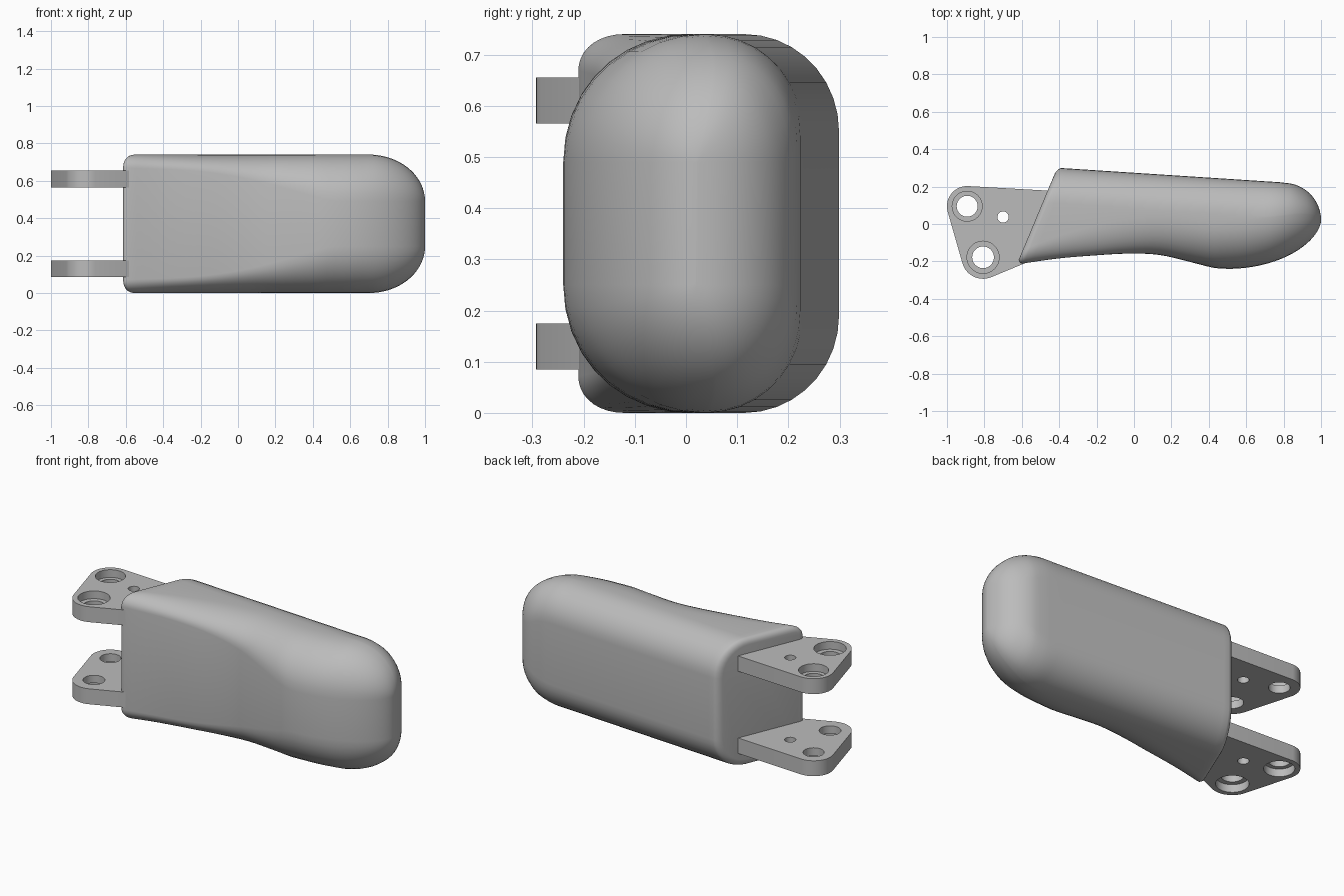
import bpy, bmesh
from math import sin, cos, pi, sqrt
from mathutils import Matrix, Vector

if "Cube" in bpy.data.objects:
    bpy.data.objects.remove(bpy.data.objects["Cube"])

MID = 0.37          # height of the horizontal symmetry plane

grey = bpy.data.materials.new("plain grey")
grey.use_nodes = True
grey.diffuse_color = (0.5, 0.5, 0.5, 1)
grey.node_tree.nodes["Principled BSDF"].inputs["Base Color"].default_value = (0.5, 0.5, 0.5, 1)


def make_object(name, bm, angle=None):
    bmesh.ops.recalc_face_normals(bm, faces=bm.faces)
    mesh = bpy.data.meshes.new(name)
    bm.to_mesh(mesh)
    bm.free()
    mesh.materials.append(grey)
    obj = bpy.data.objects.new(name, mesh)
    bpy.context.collection.objects.link(obj)
    if angle:
        smooth(obj, angle)
    return obj


def smooth(obj, angle):
    bpy.ops.object.select_all(action='DESELECT')
    obj.select_set(True)
    bpy.context.view_layer.objects.active = obj
    bpy.ops.object.shade_smooth_by_angle(angle=angle)


def curve_at(points, x):
    """Smooth interpolation through (x, value) points."""
    n = len(points)
    i = 0
    while i < n - 2 and x > points[i + 1][0]:
        i += 1

    def slope(k):
        a, b = points[max(k - 1, 0)], points[min(k + 1, n - 1)]
        return (b[1] - a[1]) / (b[0] - a[0])
    (x0, v0), (x1, v1) = points[i], points[i + 1]
    d = x1 - x0
    t = min(max((x - x0) / d, 0), 1)
    return (v0 * (1 + 2 * t) * (1 - t) ** 2 + v1 * t * t * (3 - 2 * t)
            + d * slope(i) * t * (1 - t) ** 2 + d * slope(i + 1) * t * t * (t - 1))


def loft(bm, rings):
    rows = [[bm.verts.new(p) for p in ring] for ring in rings]
    n = len(rows[0])
    for a, b in zip(rows, rows[1:]):
        for j in range(n):
            k = (j + 1) % n
            bm.faces.new((a[j], a[k], b[k], b[j]))
    bm.faces.new(rows[0])
    bm.faces.new(rows[-1])


# Body: wavy front, straight back, rounded nose, slanted root
FRONT = [(-0.75, -0.235), (-0.6, -0.212), (-0.42, -0.186), (-0.24, -0.17), (-0.02, -0.158),
         (0.14, -0.166), (0.3, -0.203), (0.43, -0.235), (0.5, -0.24)]
ROUND_Y = [(-0.62, 0.07), (-0.2, 0.16), (0.1, 0.2), (0.5, 0.25)]
ROUND_Z = [(-0.62, 0.07), (-0.2, 0.09), (0.1, 0.14), (0.5, 0.25)]
ROOT, TIP_Y = -0.62, 0.02


def section(x):
    """Front y, back y, half height and corner radii at x."""
    front = curve_at(FRONT, x)
    if x > 0.5:
        front = TIP_Y - 0.26 * max(1 - ((x - 0.5) / 0.5) ** 2, 0) ** 0.58
    back = 0.274 - 0.065 * x
    if x > 0.8:
        back = TIP_Y + 0.2 * sqrt(max(1 - ((x - 0.8) / 0.2) ** 2, 0))
    u = max((x - 0.7) / 0.3, 0)
    half = MID - 0.25 * (1 - sqrt(max(1 - u * u, 0)))
    fy, by = curve_at(ROUND_Y, x), 0.19
    fit = min(1, 0.98 * (back - front) / (fy + by))
    room = max(half - 0.12, 0.005)
    return (front, back, half, fy * fit, by * fit,
            min(curve_at(ROUND_Z, x), room), min(0.19, room))


def body_ring(station, inset=0.0, seg=9):
    lean = 0.418 * max(0, 1 - (station - ROOT) / 0.9)
    ring = []
    for corner in range(4):
        for s in range(seg + 1):
            a = (corner + s / seg) * pi / 2
            c, d = cos(a), sin(a)
            x = station
            for _ in range(5):
                front, back, half, fy, by, fz, bz = section(x)
                is_back = corner in (0, 3)
                ry, rz = (by, bz) if is_back else (fy, fz)
                edge = back - ry if is_back else front + ry
                y = edge + c * max(ry - inset, 0.001)
                z = half - rz + abs(d) * max(rz - inset, 0.001)
                x = station + lean * (y + 0.2)
            ring.append((x, y, MID + (z if corner < 2 else -z)))
    return ring


EDGE = 0.035
rings = [body_ring(ROOT + EDGE * (1 - cos(i * pi / 10)), EDGE * (1 - sin(i * pi / 10)))
         for i in range(6)]
rings += [body_ring(ROOT + EDGE + (0.6 - ROOT - EDGE) * i / 28) for i in range(1, 29)]
rings += [body_ring(0.6 + 0.4 * sin(i / 20 * pi / 2 * 0.995)) for i in range(1, 21)]
bm = bmesh.new()
loft(bm, rings)
make_object("body", bm, 0.7)


# Hinge plates: rounded outline with two counterbored holes and one pin hole
def circle(center, r, z, n=48):
    return [(center[0] + r * cos(2 * pi * i / n), center[1] + r * sin(2 * pi * i / n), z)
            for i in range(n)]


def hull_outline(points):
    """Convex outline of flat points."""
    pts = sorted({(round(p[0], 5), round(p[1], 5)) for p in points})

    def half(seq):
        out = []
        for p in seq:
            while len(out) > 1 and ((Vector(out[-1]) - Vector(out[-2])).to_3d().cross(
                    (Vector(p) - Vector(out[-1])).to_3d()).z <= 0):
                out.pop()
            out.append(p)
        return out[:-1]
    return half(pts) + half(pts[::-1])


LOW, HIGH = 0.565, 0.655
UPPER, LOWER, PIN = (-0.892, 0.095), (-0.807, -0.178), (-0.70, 0.037)


def hinge_plate(name, flip):
    outline = hull_outline(circle(UPPER, 0.108, 0) + circle(LOWER, 0.115, 0)
                           + [(-0.4, 0.175), (-0.4, -0.1), (-0.56, -0.2)])
    bm = bmesh.new()
    loft(bm, [[(x, y, z) for x, y in outline] for z in (LOW, HIGH)])
    plate = make_object(name, bm)

    bm = bmesh.new()
    for center, small, big in ((UPPER, 0.056, 0.08), (LOWER, 0.058, 0.086), (PIN, 0.03, 0.03)):
        steps = [(small, LOW - 0.05), (small, HIGH - 0.045), (big, HIGH - 0.045), (big, HIGH + 0.05)]
        if small == big:
            steps = [steps[0], steps[3]]
        loft(bm, [circle(center, r, z) for r, z in steps])
    cutter = make_object("hole_cutter", bm)
    cutter.hide_render = True

    cut = plate.modifiers.new("holes", 'BOOLEAN')
    cut.operation, cut.solver, cut.object = 'DIFFERENCE', 'EXACT', cutter
    bpy.ops.object.select_all(action='DESELECT')
    plate.select_set(True)
    bpy.context.view_layer.objects.active = plate
    bpy.ops.object.modifier_apply(modifier=cut.name)
    bpy.data.objects.remove(cutter)

    if flip:
        plate.data.transform(Matrix.Translation((0, 0, 2 * MID)) @ Matrix.Diagonal((1, 1, -1, 1)))
        plate.data.flip_normals()
    smooth(plate, 0.5)


hinge_plate("upper_hinge_plate", False)
hinge_plate("lower_hinge_plate", True)
